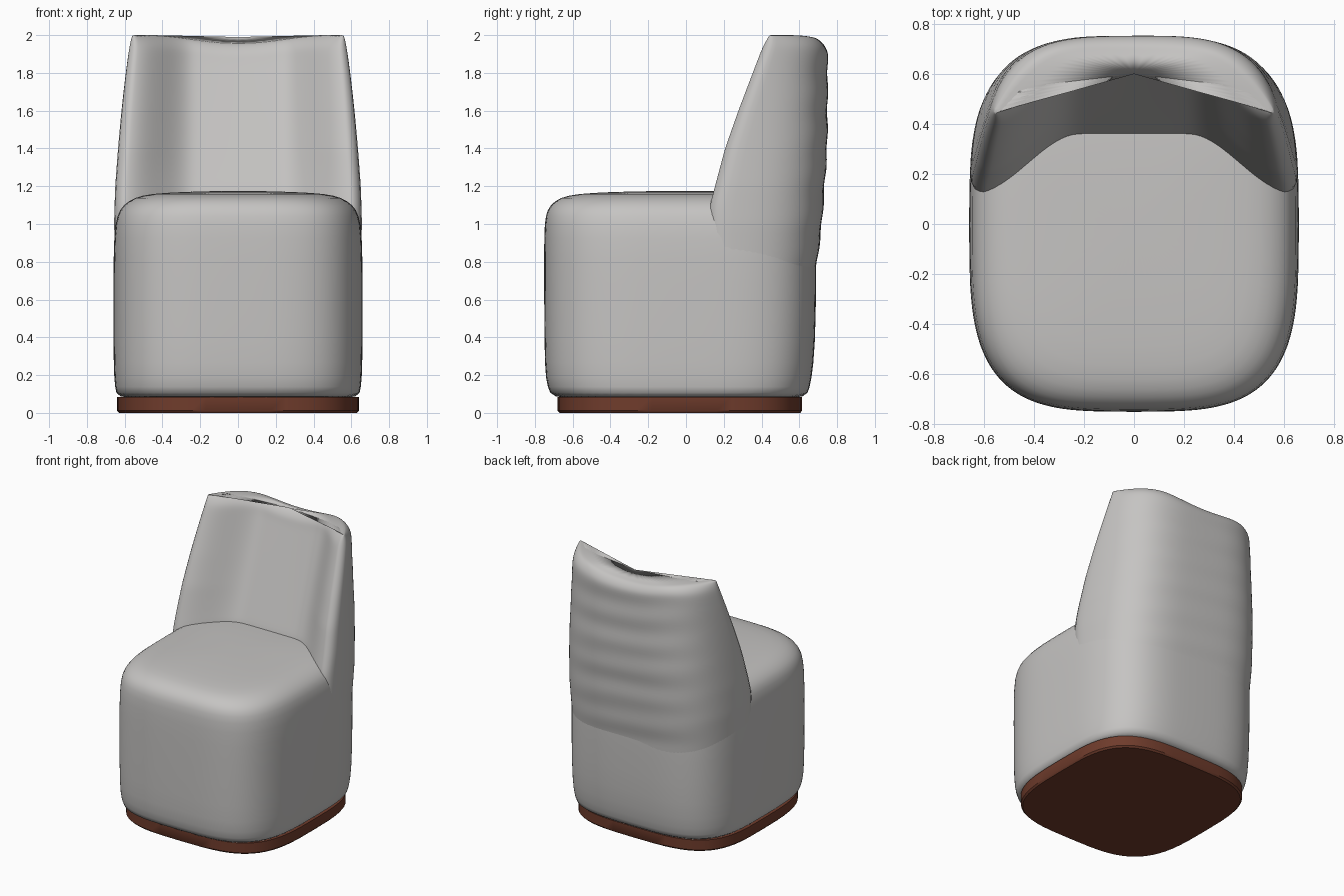
import bpy, bmesh
from math import sin, cos, pi, asin, radians

cube = bpy.data.objects.get("Cube")
if cube:
    bpy.data.objects.remove(cube, do_unlink=True)

POWER = 2 / 3.5  # roundness of the squarish footprint


def material(name, rgb):
    m = bpy.data.materials.new(name)
    m.use_nodes = True
    m.diffuse_color = (*rgb, 1)
    m.node_tree.nodes["Principled BSDF"].inputs["Base Color"].default_value = (*rgb, 1)
    return m


def interp(z, table):
    """Piecewise linear lookup of (z, value) pairs."""
    if z <= table[0][0]:
        return table[0][1]
    for (z0, a), (z1, b) in zip(table, table[1:]):
        if z <= z1:
            return a + (b - a) * (z - z0) / (z1 - z0)
    return table[-1][1]


def spow(v):
    return (1 if v >= 0 else -1) * abs(v) ** POWER


def outline(z, half_width, front, back, n=64):
    pts = []
    for i in range(n):
        a = 2 * pi * i / n
        s = spow(sin(a))
        pts.append((half_width * spow(cos(a)), s * (back if s > 0 else front), z))
    return pts


def loft(name, rings, mat, subdivide=0):
    """Skin closed rings of equal length and cap both ends."""
    bm = bmesh.new()
    rows = [[bm.verts.new(p) for p in ring] for ring in rings]
    n = len(rows[0])
    for low, high in zip(rows, rows[1:]):
        for i in range(n):
            j = (i + 1) % n
            bm.faces.new((low[i], low[j], high[j], high[i]))
    bm.faces.new(rows[0][::-1])
    bm.faces.new(rows[-1])
    bmesh.ops.recalc_face_normals(bm, faces=bm.faces)
    mesh = bpy.data.meshes.new(name)
    bm.to_mesh(mesh)
    bm.free()
    ob = bpy.data.objects.new(name, mesh)
    bpy.context.collection.objects.link(ob)
    mesh.materials.append(mat)
    if subdivide:
        ob.modifiers.new("Soften", "SUBSURF").levels = subdivide
        ob.modifiers["Soften"].render_levels = subdivide
    bpy.ops.object.select_all(action="DESELECT")
    ob.select_set(True)
    bpy.context.view_layer.objects.active = ob
    if subdivide:
        bpy.ops.object.shade_smooth()
    else:
        bpy.ops.object.shade_smooth_by_angle(angle=radians(40))
    return ob


fabric = material("light grey fabric", (0.56, 0.55, 0.54))
wood = material("reddish brown wood", (0.16, 0.045, 0.025))

# Plinth
loft("plinth", [outline(0, 0.63, 0.67, 0.605), outline(0.012, 0.64, 0.68, 0.615),
                outline(0.085, 0.64, 0.68, 0.615)], wood)

# Upholstered seat block: height, half width, front reach, back reach
seat_rings = [
    (0.07, 0.63, 0.69, 0.62), (0.10, 0.645, 0.72, 0.645), (0.17, 0.657, 0.745, 0.665),
    (0.35, 0.66, 0.75, 0.685), (0.70, 0.66, 0.752, 0.69), (0.95, 0.658, 0.752, 0.69),
    (1.05, 0.64, 0.745, 0.67), (1.10, 0.61, 0.72, 0.64), (1.14, 0.55, 0.67, 0.58),
    (1.16, 0.47, 0.58, 0.50), (1.17, 0.30, 0.40, 0.35), (1.175, 0.10, 0.15, 0.10)]
loft("seat", [outline(*r) for r in seat_rings], fabric, 1)

# Wrap-around backrest
WIDTH = [(0.6, 0.65), (1.0, 0.66), (1.2, 0.655), (1.6, 0.63), (2.0, 0.605)]
REAR = [(0.6, 0.67), (1.0, 0.72), (1.4, 0.748), (2.0, 0.752)]
WING = [(1.08, 0.12), (1.4, 0.205), (1.6, 0.275), (1.8, 0.35), (2.0, 0.425)]
INNER = [(1.15, 0.355), (1.9, 0.61), (2.0, 0.63)]
COLUMNS = 32


def back_ring(z, pinch=0.0):
    """U-shaped section; pinch draws both skins toward the middle."""
    w, rear = interp(z, WIDTH), interp(z, REAR)
    wing, inner = interp(z, WING), interp(z, INNER)
    start = asin(((wing + 0.035) / rear) ** (1 / POWER))
    tip = w - 0.045
    outside, inside = [], []
    for i in range(COLUMNS + 1):
        u = 2 * i / COLUMNS - 1
        a = pi / 2 - u * (pi / 2 - start)
        ox = w * spow(cos(a))
        oy = rear * spow(sin(a))
        oy += 0.005 * sin(z * 30 + ox * 3) * max(0, 1 - (ox / 0.6) ** 2)
        ix = tip * (0.5 * u + 0.5 * ox / w)
        t = min(1, max(0, (abs(ix) - 0.22) / (tip - 0.22)))
        iy = inner - (inner - wing) * t * t * (3 - 2 * t)
        mx, my = (ox + ix) / 2, (oy + iy) / 2
        outside.append((ox + (mx - ox) * pinch, oy + (my - oy) * pinch))
        inside.append((ix + (mx - ix) * pinch, iy + (my - iy) * pinch))
    sag = max(0, (z - 1.2) / 0.8) * 0.0225
    return [(x, y, z - sag * (1 + cos(pi * min(1, abs(x) / 0.5))))
            for x, y in outside + inside[::-1]]


levels = [0.65 + 0.05 * k for k in range(26)]
rings = [back_ring(z) for z in levels]
for k in range(1, 7):
    a = k / 6 * pi / 2
    rings.append(back_ring(1.91 + 0.092 * sin(a), 0.97 * (1 - cos(a))))
loft("backrest", rings, fabric, 1)
